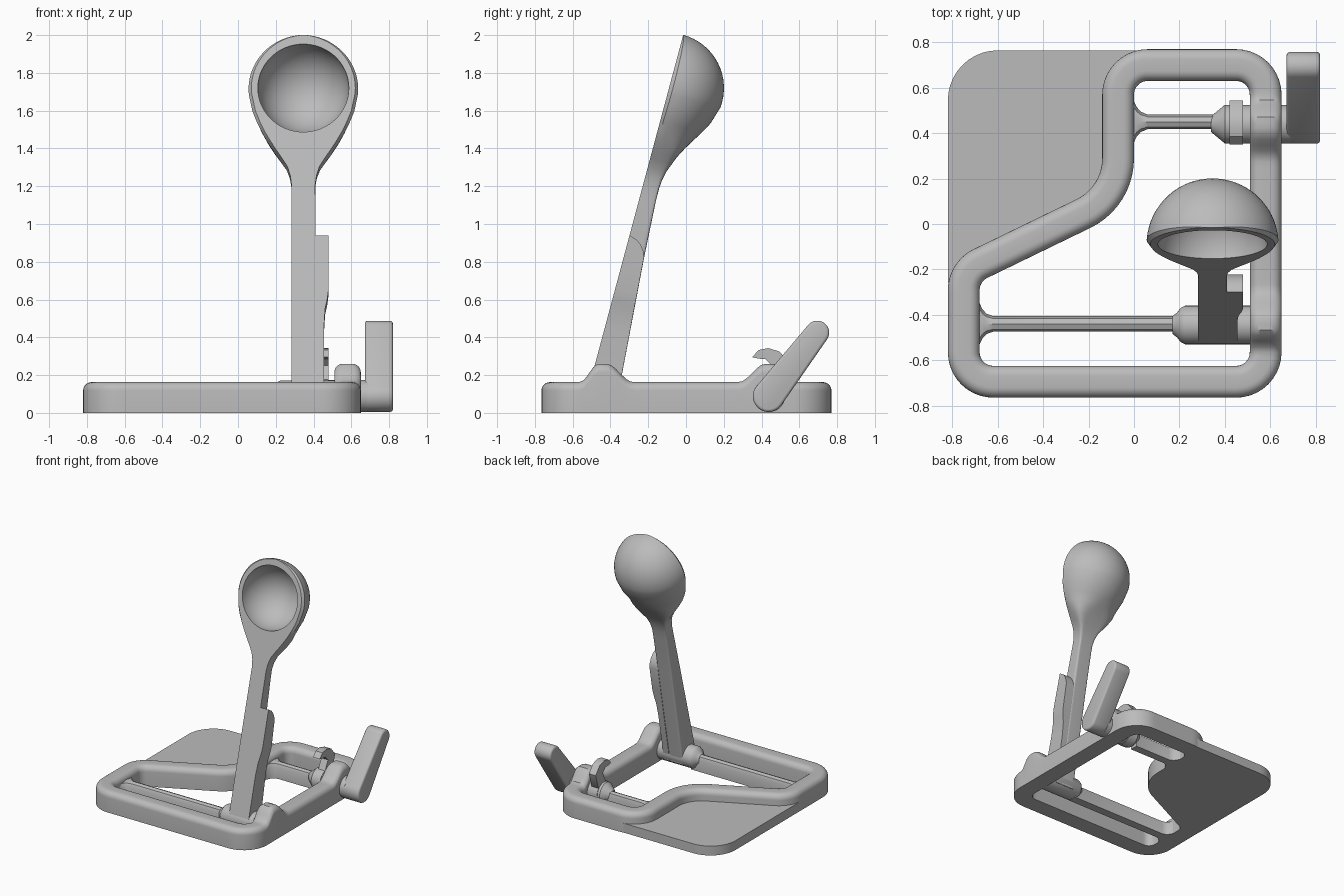
import bpy, bmesh, math
from mathutils import Vector

cube = bpy.data.objects.get("Cube")
if cube:
    bpy.data.objects.remove(cube, do_unlink=True)

grey = bpy.data.materials.new("plain_grey")
grey.use_nodes = True
COLOUR = (0.5, 0.5, 0.5, 1)
grey.diffuse_color = COLOUR
grey.node_tree.nodes["Principled BSDF"].inputs["Base Color"].default_value = COLOUR


def finish(ob, angle=35):
    bpy.ops.object.select_all(action='DESELECT')
    ob.select_set(True)
    bpy.context.view_layer.objects.active = ob
    for mod in list(ob.modifiers):
        bpy.ops.object.modifier_apply(modifier=mod.name)
    bpy.ops.object.shade_smooth_by_angle(angle=math.radians(angle))


def loft(name, sections, ring=False, bevel=0, shade=True):
    """Skin a row of matching closed sections; cap the ends unless it is a ring."""
    bm = bmesh.new()
    rows = [[bm.verts.new(p) for p in s] for s in sections]
    pairs = list(zip(rows, rows[1:]))
    if ring:
        pairs.append((rows[-1], rows[0]))
    else:
        bm.faces.new(rows[0])
        bm.faces.new(rows[-1])
    n = len(rows[0])
    for a, b in pairs:
        for i in range(n):
            j = (i + 1) % n
            bm.faces.new((a[i], a[j], b[j], b[i]))
    bmesh.ops.recalc_face_normals(bm, faces=bm.faces)
    me = bpy.data.meshes.new(name)
    bm.to_mesh(me)
    bm.free()
    me.materials.append(grey)
    ob = bpy.data.objects.new(name, me)
    bpy.context.collection.objects.link(ob)
    if bevel:
        mod = ob.modifiers.new("bevel", 'BEVEL')
        mod.width, mod.segments, mod.limit_method = bevel, 3, 'ANGLE'
        mod.angle_limit = math.radians(50)
    if shade:
        finish(ob)
    return ob


def rounded(corners, steps=10):
    """Closed outline from (x, y, radius) corners."""
    out = []
    for i, (x, y, r) in enumerate(corners):
        p = Vector((x, y))
        if r == 0:
            out.append(p)
            continue
        a = (Vector(corners[i - 1][:2]) - p).normalized()
        b = (Vector(corners[(i + 1) % len(corners)][:2]) - p).normalized()
        half = a.angle(b) / 2
        centre = p + (a + b).normalized() * r / math.sin(half)
        start = p + a * r / math.tan(half) - centre
        end = p + b * r / math.tan(half) - centre
        turn = math.pi - 2 * half
        for k in range(steps + 1):
            f = k / steps
            v = start * math.sin((1 - f) * turn) + end * math.sin(f * turn)
            out.append(centre + v / math.sin(turn))
    return out


def smoothstep(a, b, x):
    t = min(1, max(0, (x - a) / (b - a)))
    return t * t * (3 - 2 * t)


def revolve_x(name, y, z, stations, n=40):
    """Turned part along x from (x, radius) stations."""
    return loft(name, [[(x, y + r * math.cos(k * math.tau / n), z + r * math.sin(k * math.tau / n))
                        for k in range(n)] for x, r in stations])


# Base frame: a rounded bar swept round a closed path, raised at the two pivots
HALF, H, FILLET = 0.07, 0.163, 0.045
corners = [(0.58, -0.695, 0.13), (0.58, 0.70, 0.13), (-0.07, 0.70, 0.13),
           (-0.07, 0.12, 0.27), (-0.75, -0.21, 0.13), (-0.75, -0.695, 0.13)]
coarse = rounded(corners)
path = []
for i, p in enumerate(coarse):
    q = coarse[(i + 1) % len(coarse)]
    n = max(1, math.ceil((q - p).length / 0.025))
    path += [p.lerp(q, k / n) for k in range(n)]

sections = []
for i, p in enumerate(path):
    t = (path[(i + 1) % len(path)] - path[i - 1]).normalized()
    out = Vector((t.y, -t.x))
    h = H
    if p.x > 0.57:
        a = abs(p.y)
        h += 0.097 * smoothstep(0.28, 0.42, a) * smoothstep(0.56, 0.465, a)
    profile = [(-HALF, 0), (HALF, 0)]
    for side, angles in ((1, range(0, 91, 15)), (-1, range(90, -1, -15))):
        for d in angles:
            c, s = math.cos(math.radians(d)), math.sin(math.radians(d))
            profile.append((side * (HALF - FILLET + FILLET * c), h - FILLET + FILLET * s))
    sections.append([(p.x + out.x * o, p.y + out.y * o, z) for o, z in profile])
loft("base_frame", sections, ring=True)

# Thin corner plate beside the frame
outline = rounded([(-0.82, 0.765, 0.22), (-0.82, -0.26, 0), (-0.75, -0.21, 0),
                   (-0.07, 0.12, 0), (-0.07, 0.70, 0), (0.06, 0.765, 0)])
loft("corner_plate", [[(p.x, p.y, z) for p in outline] for z in (0, 0.075)])


# Cross bars with flared roots
def cross_bar(name, y, half, root, end):
    stations = [(root - 0.02, 0.10), (root, 0.09), (root + 0.012, 0.065), (root + 0.03, 0.045),
                (root + 0.06, half), (end, half)]
    shape = [(-1, 0), (1, 0), (1, 0.09), (0.7, 0.115), (0, 0.125), (-0.7, 0.115), (-1, 0.09)]
    loft(name, [[(x, y + s * w, z) for s, z in shape] for x, w in stations])


cross_bar("front_cross_bar", -0.44, 0.034, -0.68, 0.24)
cross_bar("rear_cross_bar", 0.45, 0.032, 0.0, 0.38)

# Pivot hubs
revolve_x("arm_hub", -0.445, 0.086,
          [(0.17, 0.04), (0.19, 0.055), (0.205, 0.075), (0.225, 0.085), (0.55, 0.085)])
revolve_x("latch_shaft", 0.44, 0.09, [(0.34, 0.035), (0.40, 0.085), (0.69, 0.085)])
revolve_x("latch_collar", 0.44, 0.09, [(0.42, 0.089), (0.48, 0.089)])

# Throwing arm: sections stacked along a leaning axis that passes the bowl centre
LEAN = math.radians(15)
UP = Vector((0, math.sin(LEAN), math.cos(LEAN)))
BACK = Vector((0, math.cos(LEAN), -math.sin(LEAN)))
BOWL = Vector((0.346, -0.09, 1.72))
R = 0.291


def arm_point(x, u, d):
    return BOWL + Vector((x, 0, 0)) + UP * u + BACK * d


# (distance along axis, half width, depth)
stations = [(-1.70, 0.064, 0.165), (-1.53, 0.064, 0.152), (-0.9, 0.064, 0.105),
            (-0.6, 0.063, 0.088), (-0.53, 0.063, 0.087), (-0.48, 0.071, 0.091),
            (-0.43, 0.089, 0.102), (-0.385, 0.12, 0.119), (-0.34, 0.153, 0.137),
            (-0.29, 0.188, 0.163), (-0.24, 0.219, 0.193), (-0.18, 0.248, 0.231),
            (-0.124, 0.27, 0.261)]
for k in range(-1, 15):
    a = k * math.radians(6)
    stations.append((R * math.sin(a), R * math.cos(a), R * math.cos(a)))
stations.append((R * 0.9995, R * 0.03, R * 0.03))
sections = []
for u, w, d in stations:
    bowl = smoothstep(-0.55, -0.2, u)
    power = 2 / (12 - 10 * bowl)
    lip = min(0.016 * bowl, 0.4 * w)
    row = [arm_point(-(w - lip), u, 0), arm_point(w - lip, u, 0)]
    for k in range(33):
        a = 0.07 + (math.pi - 0.14) * k / 32
        c, s = math.cos(a), math.sin(a)
        row.append(arm_point(math.copysign(w * abs(c) ** power, c), u, d * s ** power))
    sections.append(row)
arm = loft("throwing_spoon", sections, shade=False)

# Hollow of the bowl
bpy.ops.mesh.primitive_uv_sphere_add(segments=64, ring_count=32, radius=0.241, location=BOWL)
cutter = bpy.context.object
cutter.name = "bowl_cutter"
cutter.data.materials.append(grey)
cutter.hide_render = True
mod = arm.modifiers.new("hollow", 'BOOLEAN')
mod.operation, mod.object, mod.solver = 'DIFFERENCE', cutter, 'EXACT'
finish(arm)
bpy.data.objects.remove(cutter, do_unlink=True)

# Side rib on the arm: (distance along axis, outer x, depth)
rib = [(-1.70, 0.455, 0.164), (-1.31, 0.455, 0.135), (-1.21, 0.461, 0.127), (-1.16, 0.472, 0.123),
       (-1.10, 0.48, 0.119), (-0.90, 0.48, 0.104), (-0.87, 0.48, 0.092), (-0.84, 0.48, 0.07),
       (-0.82, 0.48, 0.042), (-0.808, 0.48, 0.005)]
loft("arm_side_rib", [[arm_point(x - BOWL.x, u, d) for x, d in
                       ((0.404, 0), (xr, 0), (xr, depth), (0.404, depth))]
                      for u, xr, depth in rib])

# Latch hook, a side profile given thickness
hook = [(0.35, 0.295), (0.385, 0.333), (0.435, 0.343), (0.495, 0.325), (0.545, 0.265),
        (0.51, 0.15), (0.44, 0.09), (0.39, 0.12), (0.43, 0.2), (0.455, 0.25),
        (0.42, 0.285), (0.385, 0.287)]
loft("latch_hook", [[(x, y, z) for y, z in hook] for x in (0.42, 0.48)])

# Trigger lever: tapered round-ended bar outside the frame
hub, tip = Vector((0.437, 0.088)), Vector((0.695, 0.425))
r_hub, r_tip = 0.083, 0.063
axis = tip - hub
heading = math.atan2(axis.y, axis.x)
tilt = math.acos((r_hub - r_tip) / axis.length)
lever = []
for centre, r, a0, a1 in ((tip, r_tip, -tilt, tilt), (hub, r_hub, tilt, math.tau - tilt)):
    for k in range(17):
        a = heading + a0 + (a1 - a0) * k / 16
        lever.append(centre + Vector((math.cos(a), math.sin(a))) * r)
loft("trigger_lever", [[(x, p.x, p.y) for p in lever] for x in (0.672, 0.82)], bevel=0.015)
